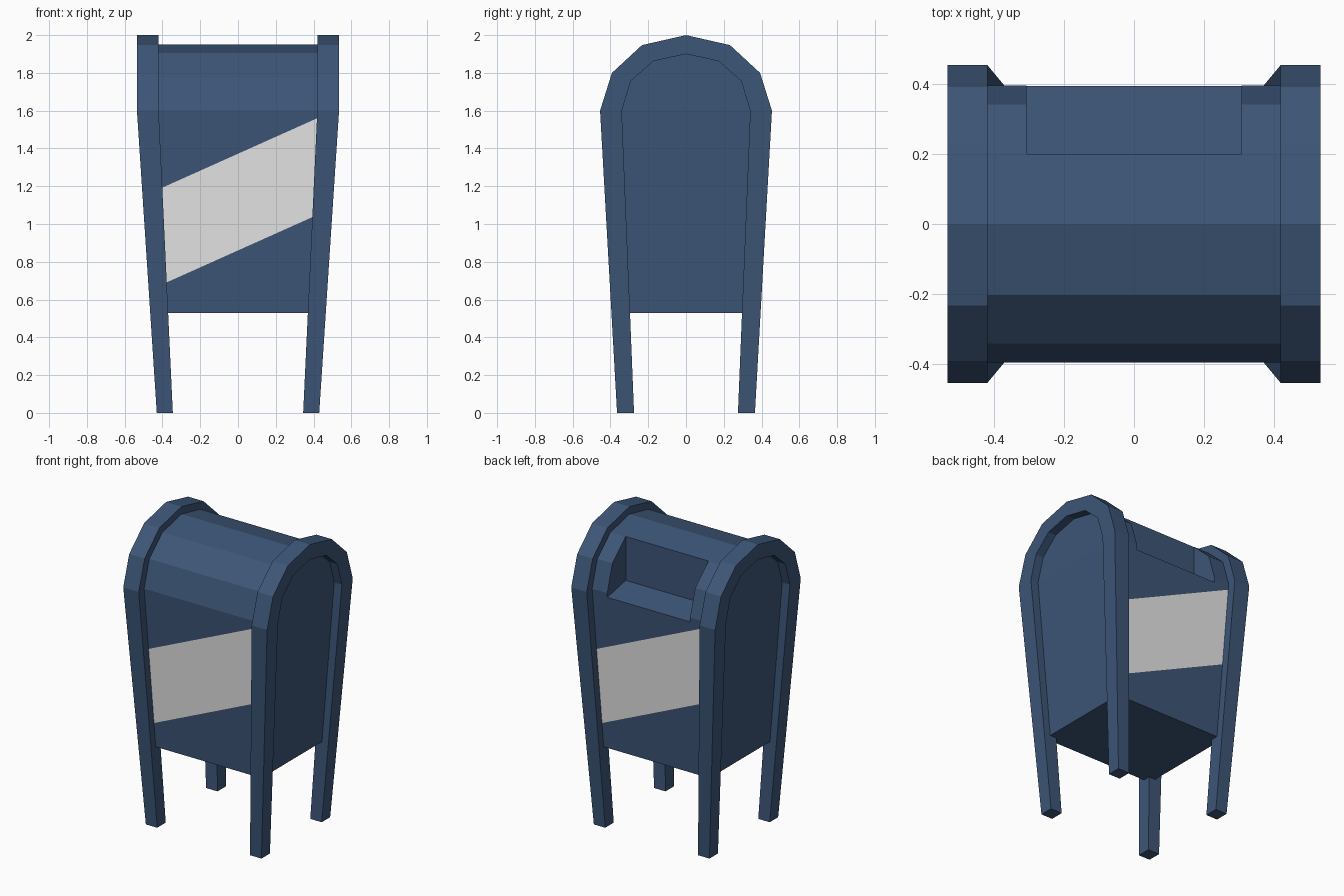
import bpy, bmesh
from mathutils import Vector

if "Cube" in bpy.data.objects:
    bpy.data.objects.remove(bpy.data.objects["Cube"])

SPRING = 1.6   # height where the arch starts
BASE = 0.53    # underside of the box


def material(name, rgb):
    m = bpy.data.materials.new(name)
    m.diffuse_color = (*rgb, 1)
    m.use_nodes = True
    m.node_tree.nodes["Principled BSDF"].inputs["Base Color"].default_value = m.diffuse_color
    return m


blue = material("navy_blue", (0.046, 0.092, 0.185))
white = material("off_white", (0.8, 0.8, 0.8))


def make_object(name, bm, mats):
    bmesh.ops.recalc_face_normals(bm, faces=bm.faces[:])
    me = bpy.data.meshes.new(name)
    bm.to_mesh(me)
    bm.free()
    for m in mats:
        me.materials.append(m)
    ob = bpy.data.objects.new(name, me)
    bpy.context.collection.objects.link(ob)
    return ob


def taper(a, b, z):
    """Value growing from a on the ground to b at the spring line, then constant."""
    return a + (b - a) * min(z / SPRING, 1)


def x_out(z): return taper(0.43, 0.535, z)
def x_in(z): return taper(0.345, 0.42, z)


def arch(half):
    """Mirror a half profile (foot to crown) into a full arch."""
    return half + [(-y, z) for y, z in half[-2::-1]]


outer_half = [(0.365, 0), (0.455, SPRING), (0.392, 1.80), (0.233, 1.947), (0, 2.0)]
inner_half = [(0.275, 0), (0.34, SPRING), (0.292, 1.757), (0.173, 1.862), (0, 1.9)]


# Arched end frames, each with two tapering legs
def end_frame(name, s):
    bm = bmesh.new()
    rings = []
    for (yo, zo), (yi, zi) in zip(arch(outer_half), arch(inner_half)):
        pts = [(x_out(zo), yo, zo), (x_out(zi), yi, zi),
               (x_in(zi), yi, zi), (x_in(zo), yo, zo)]
        rings.append([bm.verts.new((s * x, y, z)) for x, y, z in pts])
    for a, b in zip(rings, rings[1:]):
        for i in range(4):
            j = (i + 1) % 4
            bm.faces.new((a[i], a[j], b[j], b[i]))
    bm.faces.new(rings[0])
    bm.faces.new(rings[-1])
    make_object(name, bm, [blue])


end_frame("right_end_frame", 1)
end_frame("left_end_frame", -1)

# Box: arched profile midway between the frame's outer and inner edges
mid = [((a[0] + b[0]) / 2, (a[1] + b[1]) / 2) for a, b in zip(outer_half, inner_half)]
mid[0] = (taper(mid[0][0], mid[1][0], BASE), BASE)
bm = bmesh.new()
sides = []
for s in (1, -1):
    sides.append([bm.verts.new((s * (x_out(z) + x_in(z)) / 2, y, z)) for y, z in arch(mid)])
r, l = sides
n = len(r)
for i in range(n):
    j = (i + 1) % n
    bm.faces.new((r[i], r[j], l[j], l[i]))
for v in sides:
    bm.faces.new((v[0], v[1], v[-2], v[-1]))   # sloping side panel
    bm.faces.new(v[1:-1])                      # arched top of side panel
bmesh.ops.recalc_face_normals(bm, faces=bm.faces[:])

# Slanted white band cut into the front and back faces
SLOPE, LOW, HIGH = 0.448, 0.86, 1.372
for d in (-1, 1):
    for z in (LOW, HIGH):
        faces = [f for f in bm.faces if f.normal.y * d > 0.99]
        geom = set(faces)
        for f in faces:
            geom.update(f.edges, f.verts)
        bmesh.ops.bisect_plane(bm, geom=list(geom), plane_co=Vector((0, 0, z)),
                               plane_no=Vector((SLOPE * d, 0, 1)).normalized())
    for f in bm.faces:
        if f.normal.y * d > 0.99:
            c = f.calc_center_median()
            if LOW < c.z + SLOPE * d * c.x < HIGH:
                f.material_index = 1
box = make_object("box", bm, [blue, white])

# Posting recess cut from the upper back
bm = bmesh.new()
section = [(0.2, 1.61), (0.6, 1.53), (0.6, 2.2), (0.2, 2.2)]
a, b = [[bm.verts.new((x, y, z)) for y, z in section] for x in (-0.308, 0.308)]
bm.faces.new(a)
bm.faces.new(b)
for i in range(4):
    j = (i + 1) % 4
    bm.faces.new((a[i], a[j], b[j], b[i]))
cutter = make_object("recess_cutter", bm, [blue])
cutter.hide_render = True

mod = box.modifiers.new("posting_recess", "BOOLEAN")
mod.operation = "DIFFERENCE"
mod.solver = "EXACT"
mod.object = cutter
bpy.context.view_layer.objects.active = box
bpy.ops.object.modifier_apply(modifier=mod.name)
bpy.data.objects.remove(cutter)
